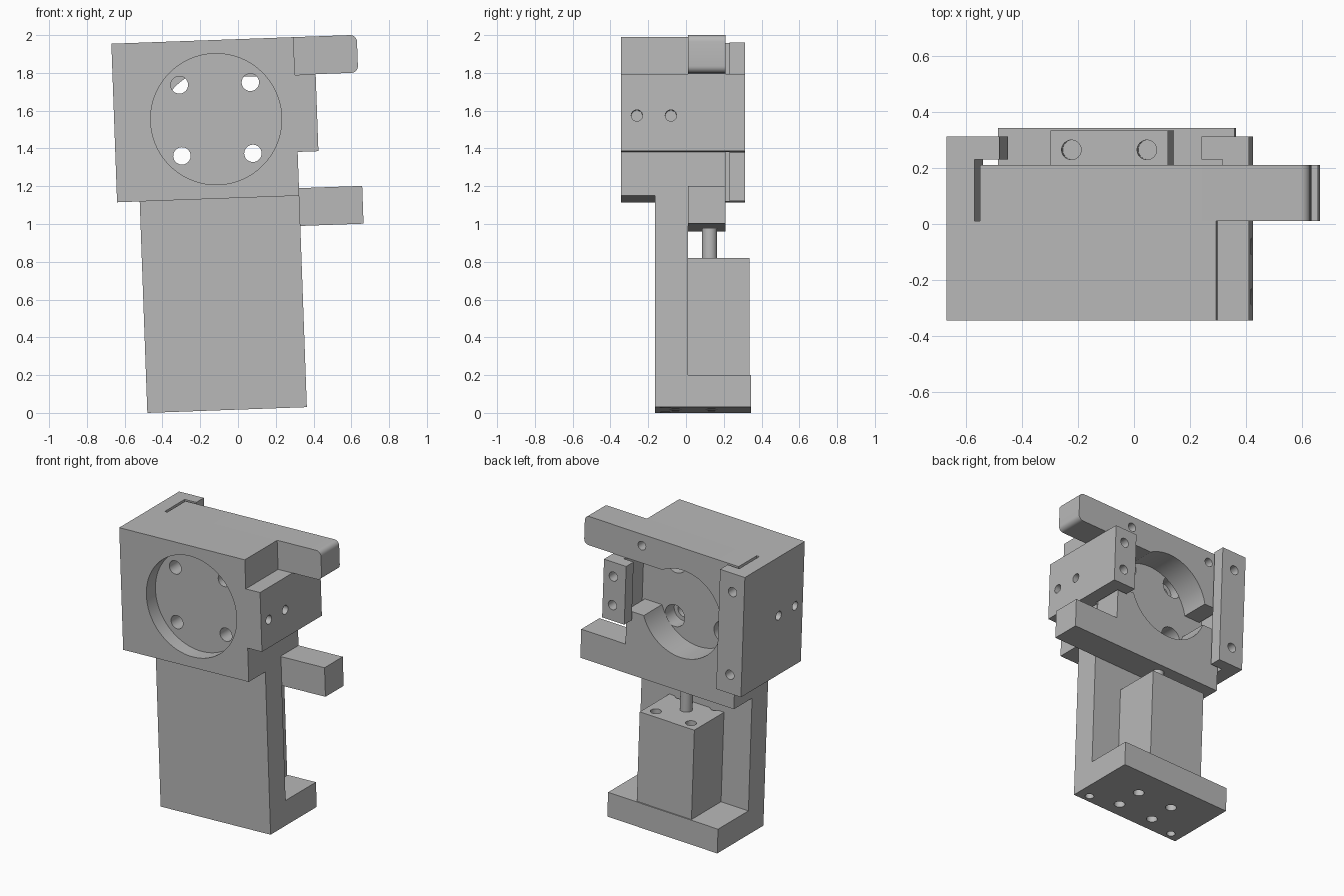
import bpy, bmesh, math
from mathutils import Matrix, Vector

cube = bpy.data.objects.get("Cube")
if cube:
    bpy.data.objects.remove(cube, do_unlink=True)

grey = bpy.data.materials.new("machined grey")
grey.use_nodes = True
grey.diffuse_color = (0.48, 0.48, 0.48, 1)
grey.node_tree.nodes["Principled BSDF"].inputs["Base Color"].default_value = grey.diffuse_color

parts = []


def make_object(name, bm):
    bmesh.ops.recalc_face_normals(bm, faces=bm.faces)
    mesh = bpy.data.meshes.new(name)
    bm.to_mesh(mesh)
    bm.free()
    mesh.materials.append(grey)
    ob = bpy.data.objects.new(name, mesh)
    bpy.context.collection.objects.link(ob)
    return ob


def prism(name, outline, y0, y1, round_beyond=None):
    """Extrude an x-z outline from y0 to y1, optionally rounding its far corners."""
    bm = bmesh.new()
    face = bm.faces.new([bm.verts.new((x, y0, z)) for x, z in outline])
    moved = bmesh.ops.extrude_face_region(bm, geom=[face])["geom"]
    bmesh.ops.translate(bm, vec=(0, y1 - y0, 0),
                        verts=[v for v in moved if isinstance(v, bmesh.types.BMVert)])
    if round_beyond is not None:
        edges = [e for e in bm.edges if e.verts[0].co.x > round_beyond
                 and abs(e.verts[0].co.y - e.verts[1].co.y) > 0.01]
        bmesh.ops.bevel(bm, geom=edges, offset=0.035, segments=6, profile=0.5, affect='EDGES')
    ob = make_object(name, bm)
    parts.append(ob)
    return ob


def box(name, x0, x1, y0, y1, z0, z1):
    return prism(name, [(x0, z0), (x1, z0), (x1, z1), (x0, z1)], y0, y1)


def cylinder(name, start, end, radius, sides=32):
    a, b = Vector(start), Vector(end)
    turn = (b - a).to_track_quat('Z', 'Y').to_matrix().to_4x4()
    bm = bmesh.new()
    bmesh.ops.create_cone(bm, cap_ends=True, segments=sides, radius1=radius, radius2=radius,
                          depth=(b - a).length, matrix=Matrix.Translation((a + b) / 2) @ turn)
    return make_object(name, bm)


def drill(ob, start, end, radius, sides=32):
    cutter = cylinder("drill", start, end, radius, sides)
    cutter.hide_render = True
    mod = ob.modifiers.new("hole", 'BOOLEAN')
    mod.operation = 'DIFFERENCE'
    mod.solver = 'EXACT'
    mod.object = cutter
    bpy.context.view_layer.objects.active = ob
    bpy.ops.object.modifier_apply(modifier=mod.name)
    bpy.data.objects.remove(cutter, do_unlink=True)


MID, AXIS = 0.42, 1.541      # centre line and bore height
BACK = 0.01                  # rear plane of housing and column
JAW = 0.21                   # rear plane of jaws

# Housing with side shoulder, front recess and counterbored holes
housing = prism("housing", [(-0.12, 1.12), (0.845, 1.12), (0.845, 1.352), (0.955, 1.352),
                            (0.955, 1.76), (0.845, 1.76), (0.845, 1.96), (-0.12, 1.96)],
                -0.345, BACK)
drill(housing, (MID, -0.5, AXIS), (MID, -0.245, AXIS), 0.347, 96)
for sx in (-1, 1):
    for sz in (-1, 1):
        x, z = MID + sx * 0.188, AXIS + sz * 0.188
        drill(housing, (x, -0.4, z), (x, 0.1, z), 0.046)
        drill(housing, (x, -0.09, z), (x, 0.1, z), 0.075)
for y in (-0.26, -0.08):
    drill(housing, (-0.3, y, AXIS), (0.0, y, AXIS), 0.03)
    drill(housing, (0.86, y, AXIS), (1.1, y, AXIS), 0.03)

# Side walls and the retaining rails that overlap the jaws
box("long_wall", -0.12, -0.02, BACK, 0.23, 1.12, 1.96)
box("short_wall", 0.86, 0.955, BACK, 0.23, 1.352, 1.76)
long_rail = box("long_rail", -0.12, 0.07, 0.23, 0.312, 1.12, 1.96)
short_rail = box("short_rail", 0.785, 0.955, 0.23, 0.312, 1.352, 1.76)
for rail, x, heights in ((long_rail, -0.03, (1.25, 1.83)), (short_rail, 0.88, (1.46, 1.66))):
    for z in heights:
        drill(rail, (x, 0.15, z), (x, 0.4, z), 0.032)

# Sliding jaws with arms and a shared round opening
upper_jaw = prism("upper_jaw", [(0, 1.96), (0, 1.56), (MID, 1.56), (MID, 1.76),
                                (1.18, 1.76), (1.18, 1.96)], BACK, JAW, 1.1)
lower_jaw = prism("lower_jaw", [(0, 0.96), (1.18, 0.96), (1.18, 1.16), (0.84, 1.16),
                                (0.84, 1.40), (0, 1.40)], BACK, JAW)
for jaw in (upper_jaw, lower_jaw):
    drill(jaw, (MID, -0.1, 1.5), (MID, 0.4, 1.5), 0.305, 96)
for x in (0.1, 0.74):
    drill(upper_jaw, (x, 0.1, 1.88), (x, 0.3, 1.88), 0.03)

# Column and foot
column = box("column", 0, 0.845, -0.163, BACK, 0, 1.12)
foot = box("foot", 0, 0.845, BACK, 0.343, 0, 0.17)
for x in (0.08, 0.76):
    drill(column, (x, -0.11, -0.1), (x, -0.11, 0.1), 0.028)
for x in (MID - 0.135, MID + 0.135):
    drill(column, (x, -0.055, -0.1), (x, -0.055, 0.1), 0.035)
    drill(foot, (x, 0.135, -0.1), (x, 0.135, 0.1), 0.035)

# Actuator with mounting holes and push rod
actuator = box("actuator", 0.21, 0.63, BACK, 0.335, 0.17, 0.797)
for x in (MID - 0.135, MID + 0.135):
    for y in (0.265, -0.005):
        drill(actuator, (x, y, 0.68), (x, y, 0.9), 0.035)
parts.append(cylinder("push_rod", (MID, 0.125, 0.79), (MID, 0.125, 0.97), 0.04))

# Lean the whole assembly slightly and shade it
lean = Matrix.Translation((-0.48, 0, 0)) @ Matrix.Rotation(-0.036, 4, 'Y')
bpy.ops.object.select_all(action='DESELECT')
for ob in parts:
    ob.matrix_world = lean
    ob.select_set(True)
bpy.context.view_layer.objects.active = parts[0]
bpy.ops.object.shade_smooth_by_angle(angle=math.radians(30))
